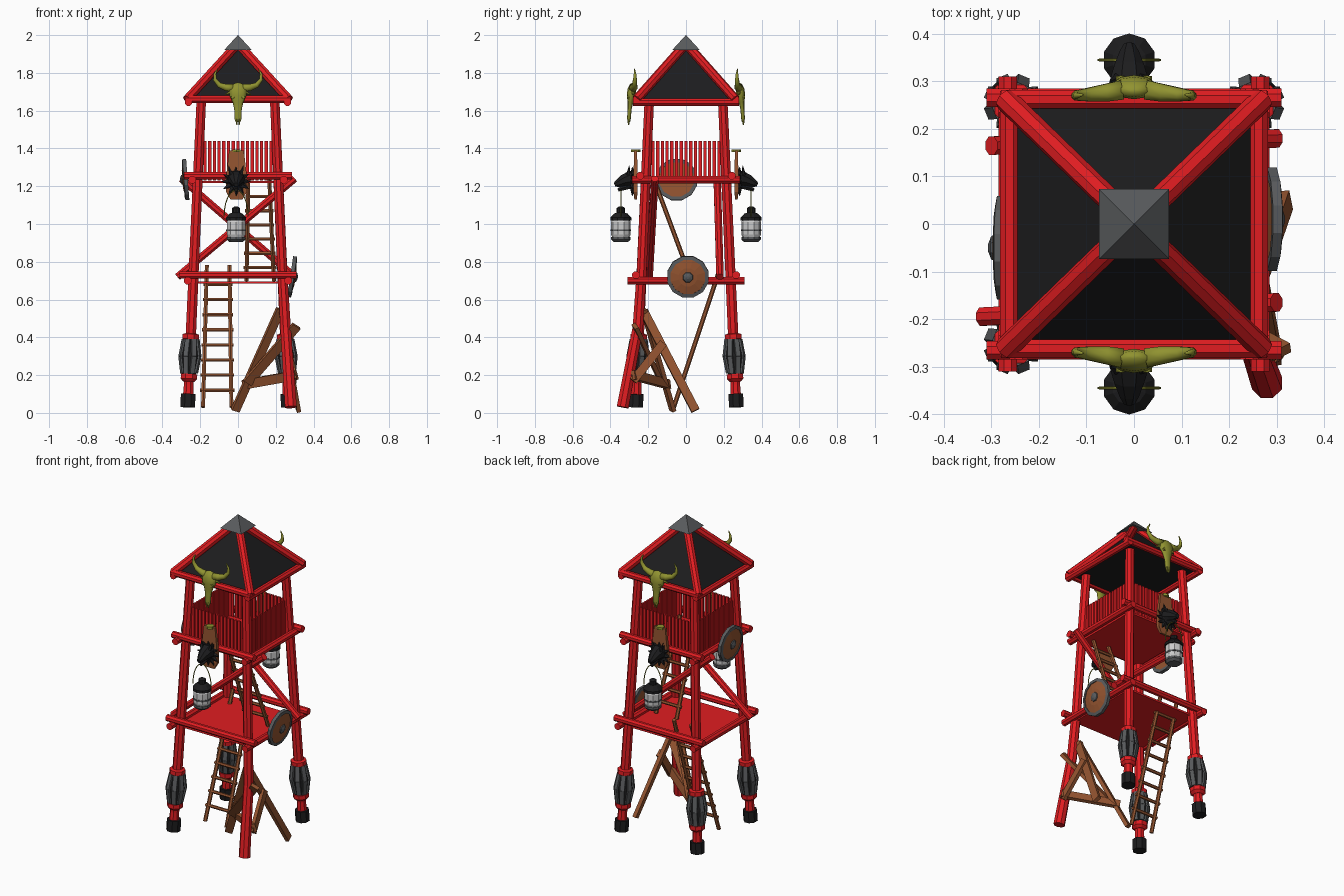
import bpy, bmesh, math
from mathutils import Vector as V

if "Cube" in bpy.data.objects:
    bpy.data.objects.remove(bpy.data.objects["Cube"])

COL = dict(red=(.75, .012, .015), black=(.012, .012, .013), brown=(.30, .09, .03),
           olive=(.28, .29, .03), iron=(.10, .105, .11), pale=(.55, .56, .58))
MATS = {}
for k, c in COL.items():
    MATS[k] = bpy.data.materials.new(k)
    MATS[k].diffuse_color = (*c, 1)

def finish(name, bm, col):
    bmesh.ops.recalc_face_normals(bm, faces=bm.faces)
    me = bpy.data.meshes.new(name)
    bm.to_mesh(me)
    bm.free()
    me.materials.append(MATS[col])
    ob = bpy.data.objects.new(name, me)
    bpy.context.collection.objects.link(ob)
    return ob

# loft rings along points (x, y, z, radius); serves for logs, lathes and horns
def tube(name, pts, col, n=8, axis=None, flat=1, loop=False, smooth=False):
    bm, rings = bmesh.new(), []
    P = [V(p[:3]) for p in pts]
    for i, p in enumerate(pts):
        t = V(axis) if axis else P[min(i + 1, len(P) - 1)] - P[max(i - 1, 0)]
        t.normalize()
        ref = V((0, 1, 0)) if abs(t.y) < .8 else V((1, 0, 0))
        u = ref.cross(t).normalized()
        v = t.cross(u)
        rings.append([bm.verts.new(P[i] + p[3] * (u * math.cos(a) + v * flat * math.sin(a)))
                      for a in (math.tau * (j + .5) / n for j in range(n))])
    for a, b in zip(rings, rings[1:] + (rings[:1] if loop else [])):
        for j in range(n):
            bm.faces.new((a[j], a[(j + 1) % n], b[(j + 1) % n], b[j]))
    if not loop:
        bm.faces.new(rings[0])
        bm.faces.new(rings[-1])
    if smooth:
        for f in bm.faces:
            f.smooth = True
    return finish(name, bm, col)

def log(name, a, b, r=.02, col='red', n=8, r2=None):
    return tube(name, [(*a, r), (*b, r2 or r)], col, n)

# square-cut board from a to b, w wide, t thick (thickness faces 'out')
def board(name, a, b, w, t, col, out=(0, 1, 0)):
    a, b = V(a), V(b)
    d = (b - a).normalized()
    s = d.cross(V(out)).normalized()
    o = s.cross(d)
    bm = bmesh.new()
    vs = [bm.verts.new(p + s * w / 2 * i + o * t / 2 * j)
          for p in (a, b) for i, j in ((-1, -1), (1, -1), (1, 1), (-1, 1))]
    for f in ((0, 1, 2, 3), (4, 5, 6, 7), *((i, (i + 1) % 4, (i + 1) % 4 + 4, i + 4) for i in range(4))):
        bm.faces.new([vs[i] for i in f])
    return finish(name, bm, col)

def half(z):  # leg centre distance from the axis at height z
    return .268 - .0445 * z

# legs: three with iron guards, one splayed and bare
for x, y, side in ((-1, -1, 'front_left'), (-1, 1, 'back_left'), (1, 1, 'back_right')):
    at = lambda z, r: (x * half(z), y * half(z), z, r)
    tube(side + '_leg', [at(.08, .03), at(.15, .027), at(.2, .03), at(1.66, .027)], 'red')
    tube(side + '_foot', [at(.03, .042), at(.1, .042)], 'black')
    tube(side + '_low_collar', [at(.165, .03), at(.18, .047), at(.205, .047)], 'red')
    tube(side + '_top_collar', [at(.39, .047), at(.415, .047), at(.42, .03)], 'red')
    tube(side + '_guard_core', [at(.2, .04), at(.3, .048), at(.395, .04)], 'black')
    for i in range(8):
        a = math.tau * (i + .5) / 8
        o = V((math.cos(a), math.sin(a), 0))
        for z0, z1, r0, r1 in ((.21, .3, .041, .056), (.3, .39, .056, .041)):
            board(side + '_guard_plate', V(at(z0, 0)[:3]) + o * r0, V(at(z1, 0)[:3]) + o * r1,
                  .026, .01, 'iron', o)
tube('front_right_leg', [(.28, -.335, .03, .034), (.252, -.255, .45, .03),
                         (half(.75), -half(.75), .75, .028), (half(1.66), -half(1.66), 1.66, .027)], 'red')

# platforms, their beams and the roof frame
for tag, zf, zs, off, hl in (('lower', .73, .70, .03, .31), ('upper', 1.255, 1.235, .03, .285),
                             ('roof', 1.66, 1.645, .068, .28)):
    h = half(zf) + off
    for s, f, b in ((-1, 'front', 'left'), (1, 'back', 'right')):
        log(f'{tag}_{f}_beam', (-hl, s * h, zf), (hl, s * h, zf), .021)
        log(f'{tag}_{b}_beam', (s * h, -hl, zs), (s * h, hl, zs), .021)
for tag, z, h in (('lower', .69, .245), ('upper', 1.222, .22)):
    board(tag + '_floor', (-h, 0, z), (h, 0, z), 2 * h, .012, 'red', (0, 0, 1))

# diagonal braces, one on the front and one on the back
log('front_brace', (-.32, -.195, .72), (.3, -.165, 1.24), .021)
log('back_brace', (.3, .18, .72), (-.3, .165, 1.24), .021)

# slatted railing on four sides
for i in range(15):
    c = -.175 + .025 * i
    for s in (-1, 1):
        board('rail_slat', (c, s * .2, 1.23), (c, s * .2, 1.44), .017, .01, 'red')
        board('rail_slat', (s * .2, c, 1.23), (s * .2, c, 1.44), .017, .01, 'red', (1, 0, 0))

# roof
tube('roof_panel', [(0, 0, 1.65, .25 * 2 ** .5), (0, 0, 1.94, .002)], 'black', 4)
for x in (-1, 1):
    for y in (-1, 1):
        log('rafter', (x * .27, y * .262, 1.66), (0, 0, 1.955), .025)
tube('roof_cap', [(0, 0, 1.92, .074 * 2 ** .5), (0, 0, 2, .001)], 'iron', 4)

# ladders
def ladder(name, l0, l1, r0, r1, zs):
    log(name + '_rail', l0, l1, .012, 'brown', 6)
    log(name + '_rail', r0, r1, .012, 'brown', 6)
    for z in zs:
        k = (z - l0[2]) / (l1[2] - l0[2])
        a, b = V(l0).lerp(V(l1), k), V(r0).lerp(V(r1), k)
        e = (b - a) * .12
        log(name + '_rung', a - e, b + e, .01, 'brown', 6)

ladder('lower_ladder', (-.185, -.065, .03), (-.165, .185, .78), (-.035, -.065, .03), (-.045, .185, .78),
       [.12 + .08 * i for i in range(8)])
ladder('upper_ladder', (.045, .03, .7), (.055, -.175, 1.25), (.19, .03, .7), (.165, -.175, 1.25),
       [.77 + .075 * i for i in range(6)])

# props holding up the splayed leg
for a, b, w, o in (((-.015, -.07, .012), (.225, -.225, .55), .045, (.5, -1, 0)),
                   ((.32, .05, .012), (.225, -.225, .54), .045, (1, .2, 0)),
                   ((.05, -.13, .16), (.31, -.27, .46), .05, (.5, -1, 0)),
                   ((.03, -.09, .15), (.31, -.28, .2), .05, (.5, -1, 0)),
                   ((.3, -.28, .17), (.27, -.12, .37), .045, (1, 0, 0))):
    board('prop_plank', a, b, w, .022, 'brown', o)

# round shields
for tag, c, ax in (('right', V((.29, .01, .72)), V((1, 0, -.15))), ('left', V((-.28, -.05, 1.235)), V((-1, 0, -.08)))):
    ax.normalize()
    prof = lambda *q: [(*(c + ax * d), r) for d, r in q]
    tube(tag + '_shield_disc', prof((-.012, .1), (.004, .1), (.014, .05), (.016, .01)), 'brown', 12, ax)
    tube(tag + '_shield_rim', prof((-.014, .094), (-.014, .113), (.006, .113), (.01, .094)), 'iron', 12, ax, loop=True)
    tube(tag + '_shield_boss', prof((.01, .032), (.02, .026), (.027, .008)), 'iron', 8, ax)

# skull, trophy head and lantern, mirrored front and back
for s, tag in ((-1, 'front'), (1, 'back')):
    tube(tag + '_skull', [(0, s * .302, 1.54, .013), (0, s * .302, 1.56, .02), (0, s * .298, 1.61, .021),
                          (0, s * .294, 1.645, .03), (0, s * .29, 1.68, .047), (0, s * .286, 1.715, .047),
                          (0, s * .282, 1.74, .03), (0, s * .28, 1.748, .008)], 'olive', 10, (0, 0, 1), .5, smooth=True)
    for x in (-1, 1):
        tube(tag + '_horn', [(x * .025, s * .282, 1.72, .022), (x * .06, s * .276, 1.722, .02),
                             (x * .098, s * .272, 1.735, .015), (x * .122, s * .27, 1.765, .011),
                             (x * .122, s * .27, 1.795, .007), (x * .108, s * .272, 1.822, .002)], 'olive', 8, smooth=True)
        log(tag + '_skull_ear', (x * .03, s * .285, 1.7), (x * .068, s * .275, 1.685), .012, 'olive', 6, .003)
        log(tag + '_skull_nose', (x * .009, s * .303, 1.56), (x * .006, s * .304, 1.525), .009, 'olive', 6, .003)
        tube(tag + '_skull_eye', [(x * .027, s * .295, 1.67, .011), (x * .029, s * .312, 1.67, .009)], 'olive', 6)

    # plaque
    tube(tag + '_plaque', [(-.008, s * .267, z, r) for z, r in
                           ((1.13, .045), (1.17, .078), (1.25, .078), (1.39, .055))], 'brown', 4, (0, 0, 1), .2)
    log(tag + '_plaque_top', (-.008, s * .267, 1.38), (-.008, s * .267, 1.395), .025, 'olive', 6)
    # beast head with a spiky mane
    c = V((-.01, s * .28, 1.225))
    tube(tag + '_beast_head', [(-.01, s * .27, 1.23, .05), (-.01, s * .3, 1.24, .045), (-.01, s * .33, 1.23, .034),
                               (-.01, s * .36, 1.215, .022), (-.01, s * .378, 1.208, .012)], 'black', 8)
    for i in range(12):
        a = math.tau * i / 12
        d = V((math.cos(a), 0, math.sin(a)))
        log(tag + '_mane_spike', c + d * .035, c + d * .078 + V((0, s * .005, 0)), .018, 'black', 5, .001)
    for x in (-1, 1):
        log(tag + '_beast_ear', (-.01 + x * .025, s * .305, 1.26), (-.01 + x * .04, s * .3, 1.31), .013, 'black', 5, .001)
    log(tag + '_beast_jaw', (-.01, s * .3, 1.205), (-.01, s * .36, 1.18), .022, 'black', 6, .01)

    # lantern
    L = lambda *q: [(-.01, s * .345, z, r) for z, r in q]
    tube(tag + '_lantern_base', L((.905, .038), (.918, .052), (.932, .052)), 'iron', 10, (0, 0, 1))
    tube(tag + '_lantern_glass', L((.93, .046), (.945, .052), (1.01, .052), (1.025, .046)), 'pale', 10, (0, 0, 1))
    tube(tag + '_lantern_band', L((.962, .05), (.962, .055), (.972, .055), (.972, .05)), 'iron', 10, (0, 0, 1), loop=True)
    tube(tag + '_lantern_lid', L((1.018, .056), (1.034, .056), (1.055, .036), (1.06, .022), (1.085, .022), (1.092, .01)),
         'black', 10, (0, 0, 1))
    tube(tag + '_lantern_handle', [(-.01 + .064 * math.cos(a), s * .345, 1.04 + .14 * math.sin(a), .003)
                                   for a in (math.pi * i / 12 for i in range(13))], 'olive', 5)

for m in bpy.data.materials:
    if m.users and not m.is_grease_pencil:
        m.use_nodes = True
        m.node_tree.nodes["Principled BSDF"].inputs["Base Color"].default_value = m.diffuse_color
